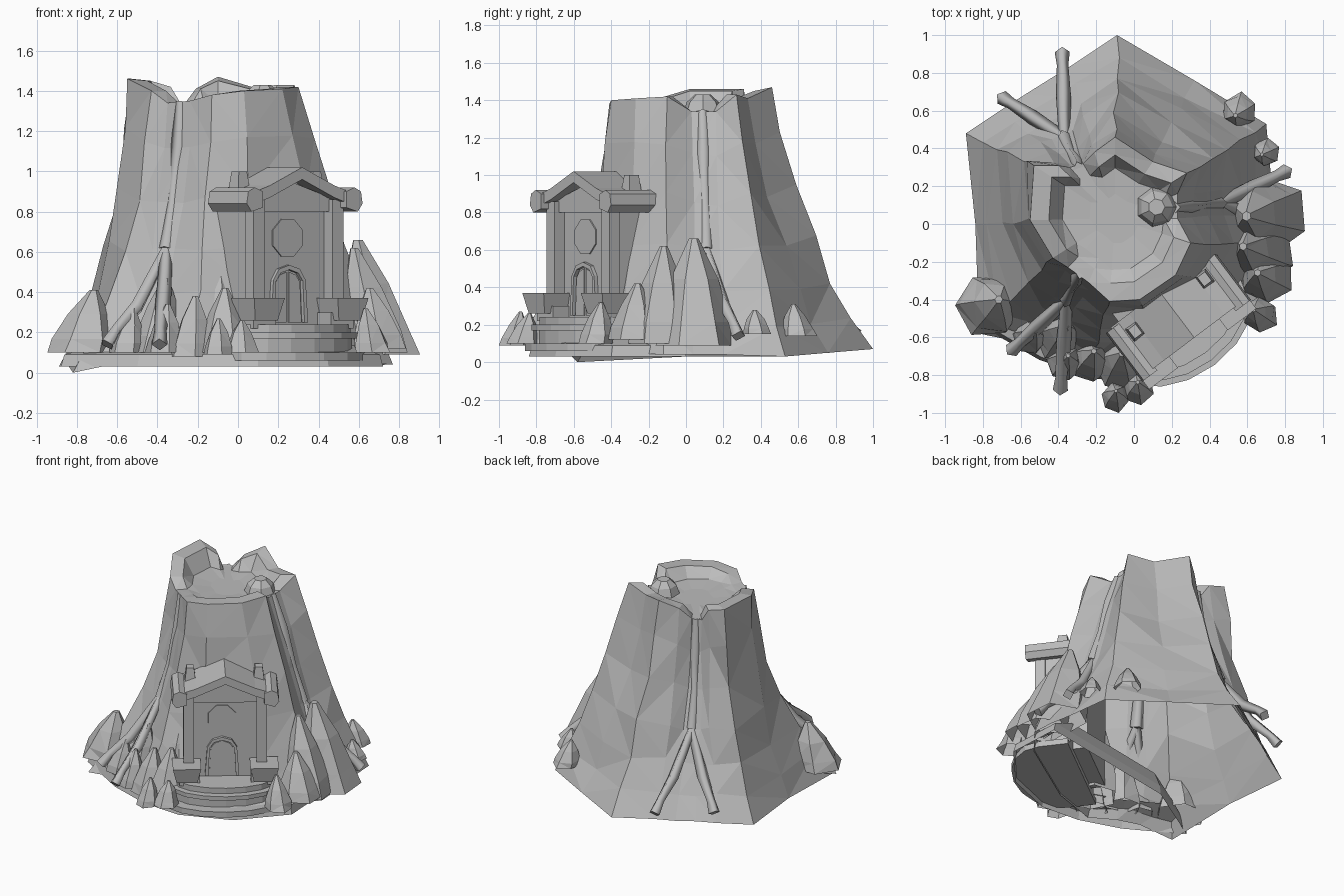
import bpy, bmesh, math, random
from mathutils import Vector, Matrix

random.seed(4)
if "Cube" in bpy.data.objects:
    bpy.data.objects.remove(bpy.data.objects["Cube"], do_unlink=True)

stone = bpy.data.materials.new("stone_grey")
stone.use_nodes = True
GREY = (0.5, 0.5, 0.5, 1)
stone.diffuse_color = GREY
stone.node_tree.nodes["Principled BSDF"].inputs["Base Color"].default_value = GREY

# Shrine frame: local x along the facade, local y inward, z up
SHRINE = Matrix.Translation((0.265, -0.53, 0)) @ Matrix.Rotation(math.radians(37), 4, "Z")


def finish(name, bm, frame=None):
    bmesh.ops.recalc_face_normals(bm, faces=bm.faces)
    mesh = bpy.data.meshes.new(name)
    bm.to_mesh(mesh)
    bm.free()
    mesh.materials.append(stone)
    obj = bpy.data.objects.new(name, mesh)
    if frame:
        obj.matrix_world = frame
    bpy.context.collection.objects.link(obj)
    return obj


def loft(name, rings, cap_start=True, cap_end=True, frame=None, split=False):
    """Skin a list of equal-length closed rings."""
    bm = bmesh.new()
    rows = [[bm.verts.new(p) for p in ring] for ring in rings]
    for low, high in zip(rows, rows[1:]):
        for i in range(len(low)):
            j = (i + 1) % len(low)
            bm.faces.new((low[i], low[j], high[j], high[i]))
    if cap_start:
        bm.faces.new(rows[0])
    if cap_end:
        bm.faces.new(rows[-1])
    if split:
        bmesh.ops.triangulate(bm, faces=bm.faces, quad_method="SHORT_EDGE")
    return finish(name, bm, frame)


def box(name, x, y, z, flare=0):
    """Box in the shrine frame from (min, max) ranges, optionally flared at the top."""
    def ring(h, e):
        return [(x[0] - e, y[0] - e, h), (x[1] + e, y[0] - e, h),
                (x[1] + e, y[1] + e, h), (x[0] - e, y[1] + e, h)]
    return loft(name, [ring(z[0], 0), ring(z[1], flare)], frame=SHRINE)


def plate(name, outline, y0, y1):
    """Extrude an x,z outline from y0 to y1 in the shrine frame."""
    return loft(name, [[(x, y, z) for x, z in outline] for y in (y0, y1)], frame=SHRINE)


# Mountain: each column joins a foot point to a rim point
columns = [
    ((-.09, 1.0, .07), (-.1, .46, 1.47)), ((-.33, .84, .06), (-.21, .38, 1.41)),
    ((-.45, .765, .05), (-.27, .32, 1.33)), ((-.57, .69, .05), (-.34, .3, 1.33)),
    ((-.68, .62, .04), (-.4, .31, 1.42)), ((-.89, .48, .03), (-.53, .31, 1.46)),
    ((-.84, 0, .03), (-.55, .02, 1.46)), ((-.82, -.58, 0), (-.43, -.18, 1.4)),
    ((-.58, -.63, .05), (-.35, -.23, 1.34)), ((-.42, -.68, .05), (-.24, -.31, 1.35)),
    ((-.25, -.78, .05), (-.13, -.41, 1.38)), ((.08, -.67, .05), (.03, -.4, 1.4)),
    ((.6, -.33, .05), (.22, -.27, 1.41)), ((.77, -.12, .04), (.3, -.1, 1.42)),
    ((.76, .04, .04), (.23, .03, 1.34)), ((.73, .2, .04), (.23, .16, 1.34)),
    ((.7, .53, .03), (.28, .27, 1.43)), ((.32, .76, .05), (.1, .33, 1.41)),
]
spread = [(0, 1), (.12, .8), (.26, .6), (.43, .42), (.62, .24), (.82, .1), (1, 0)]
rings = []
for h, f in spread:
    wobble = 0.015 if 0 < h < 1 else 0
    ring = []
    for foot, rim in columns:
        # the slope is hollower on the -x side
        p = Vector(rim).lerp(Vector(foot), f ** (1 - .25 * foot[0]))
        p.z = foot[2] + (rim[2] - foot[2]) * h
        ring.append(p + Vector([random.uniform(-wobble, wobble) for _ in range(3)]))
    rings.append(ring)
slope = list(rings)
# Crater lip and floor
centre = Vector((-.1, .03, 1.36))
for shrink, height in ((.78, 1.45), (.62, 1.34), (.3, 1.33)):
    ring = []
    for foot, rim in columns:
        p = centre.lerp(Vector(rim), shrink)
        p.z = min(height, rim[2])
        ring.append(p)
    rings.append(ring)
loft("mountain", rings, cap_start=False, split=True)


def dome(name, x, y, z, r, height):
    rows = [[(x + r * s * math.cos(a * math.tau / 7), y + r * s * math.sin(a * math.tau / 7), z + height * h)
             for a in range(7)] for s, h in ((1, 0), (.8, .6), (.4, 1))]
    loft(name, rows)


dome("lava_bubble", .12, .09, 1.33, .11, .1)


# Lava streams lying in the gullies
def stream(name, points, width):
    curve = bpy.data.curves.new(name, "CURVE")
    curve.dimensions = "3D"
    curve.bevel_depth = width
    curve.bevel_resolution = 0
    curve.use_fill_caps = True
    spline = curve.splines.new("POLY")
    spline.points.add(len(points) - 1)
    for i, (pt, p) in enumerate(zip(spline.points, points)):
        pt.co = (*p, 1)
        pt.radius = .8 + .25 * (i % 2)
    curve.materials.append(stone)
    bpy.context.collection.objects.link(bpy.data.objects.new(name, curve))


def forked_stream(name, col, tips):
    """Follow the gully between two columns, then split towards the tips."""
    run = []
    for level in (6, 5, 4, 3):
        p = (slope[level][col] + slope[level][col + 1]) / 2
        inward = Vector((-p.x, -p.y, 0)).normalized()
        run.append(p + inward * .02)
    stream(name, run, .045)
    for n, tip in enumerate(tips):
        tip = Vector(tip)
        bend = run[-1].lerp(tip, .5) - Vector((0, 0, .05))
        stream("%s_branch_%d" % (name, n + 1), [run[-1], bend, run[-1].lerp(tip, .85), tip], .038)


forked_stream("back_stream", 2, [(-.38, .91, .14), (-.7, .67, .14)])
forked_stream("front_stream", 8, [(-.39, -.88, .14), (-.65, -.67, .14)])
forked_stream("side_stream", 14, [(.81, .28, .14), (.82, -.03, .14)])

# Rocks around the foot: x, y, radius, base height, peak height
rocks = [
    (-.77, -.43, .18, .1, .41), (-.4, -.6, .13, .1, .47), (-.13, -.59, .17, .08, .62),
    (-.07, -.75, .14, .1, .42), (-.55, -.6, .1, .1, .32), (-.37, -.74, .1, .1, .34),
    (-.1, -.92, .08, .09, .27), (.02, -.87, .09, .1, .26), (-.23, -.73, .12, .08, .38),
    (.71, .05, .22, .09, .66), (.68, -.14, .18, .1, .62), (.71, -.28, .15, .12, .42),
    (.67, -.48, .1, .1, .32), (.56, .6, .1, .14, .31), (.7, .38, .08, .15, .28),
]
for n, (x, y, r, z0, z1) in enumerate(rocks):
    rows = []
    lean = -.2 * Vector((x, y)).normalized() * (z1 - z0)
    for s, h in ((1, 0), (.92, .22), (.6, .62), (.12, 1)):
        ring = []
        for a in range(6):
            ang = a * math.tau / 6 + n
            d = r * s * random.uniform(.88, 1.03)
            ring.append((x + lean.x * h + d * math.cos(ang), y + lean.y * h + d * math.sin(ang),
                         z0 + (z1 - z0) * h))
        rows.append(ring)
    loft("rock_%d" % (n + 1), rows, cap_start=False, split=True)

# Sloping ground skirt under the front rocks
skirt = [(-.88, -.5), (-.5, -.72), (-.2, -.82), (.1, -.84), (.45, -.7), (.72, -.4), (.7, 0), (-.4, -.2)]
loft("ground_skirt", [[(x * s, y * s, h) for x, y in skirt] for s, h in ((1, .03), (.98, .09), (.78, .14))],
     cap_start=False, cap_end=False)

# Curved steps
for n, (half, bulge, z0, z1) in enumerate(((.42, .27, .06, .1), (.35, .19, .1, .17),
                                          (.38, .24, .17, .2), (.34, .19, .2, .24))):
    arc = [(half * math.cos(a * math.pi / 8), -bulge * math.sin(a * math.pi / 8)) for a in range(9)]
    outline = [(half, .2)] + arc + [(-half, .2)]
    loft("step_%d" % (n + 1), [[(x, y, h) for x, y in outline] for h in (z0, z1)], frame=SHRINE)

# Shrine hall with gabled front
plate("hall", [(-.27, .1), (.27, .1), (.27, .88), (0, .97), (-.27, .88)], .01, .3)
plate("lintel", [(-.25, .8), (.25, .8), (.25, .86), (0, .94), (-.25, .86)], -.03, .01)

# Roof: one bent slab with thicker raised ends
upper = [(-.32, .89), (-.2, .93), (0, 1.02), (.2, .93), (.32, .89)]
plate("roof", upper + [(x, z - .06) for x, z in reversed(upper)], -.09, .22)
for side, label in ((-1, "left"), (1, "right")):
    def span(a, b):
        return tuple(sorted((side * a, side * b)))
    plate("eave_" + label, [(side * x, z) for x, z in
          ((.26, .82), (.33, .8), (.36, .84), (.35, .9), (.31, .92), (.26, .9))], -.11, .21)
    box("pillar_" + label, span(.21, .28), (-.06, .01), (.36, .86))
    box("pillar_foot_" + label, span(.17, .31), (-.1, .03), (.22, .3))
    box("planter_" + label, span(.19, .33), (-.14, 0), (.26, .37), flare=.025)
    box("roof_horn_" + label, span(.19, .27), (.08, .17), (.88, 1.0), flare=-.015)
    # Door leaves
    door = [(.008, .25), (.085, .25), (.075, .45), (.05, .485), (.008, .5)]
    plate("door_" + label, [(side * x - .02, z) for x, z in door], .002, .01)
    # Door frame
    frame = [(.115, .25), (.1, .46), (.065, .515), (0, .535)]
    hole = [(.093, .25), (.083, .455), (.055, .495), (0, .512)]
    plate("door_frame_" + label, [(side * x - .02, z) for x, z in frame + hole[::-1]], -.012, .01)

# Round window
plate("window", [(.1 * math.cos((k + .5) * math.tau / 8) - .02, .67 + .1 * math.sin((k + .5) * math.tau / 8))
                 for k in range(8)], .002, .01)
